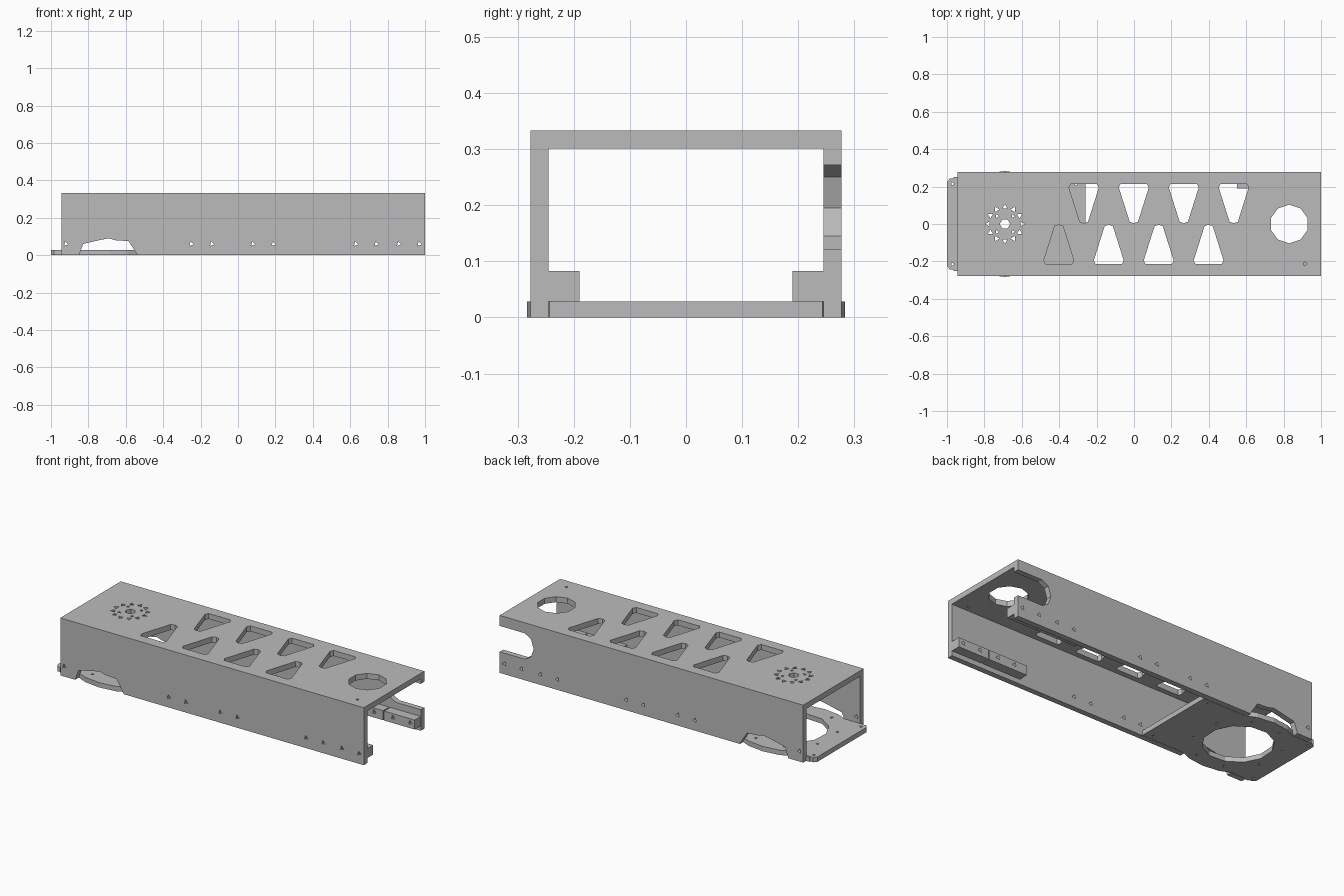
import bpy, bmesh
from math import cos, sin, pi

cube = bpy.data.objects.get("Cube")
if cube:
    bpy.data.objects.remove(cube, do_unlink=True)

grey = bpy.data.materials.new("plain grey")
grey.use_nodes = True
GREY = (0.5, 0.5, 0.5, 1)
grey.diffuse_color = GREY
grey.node_tree.nodes["Principled BSDF"].inputs["Base Color"].default_value = GREY


def prism(bm, pts, axis, lo, hi):
    """Extrude a 2D outline along x (y,z), y (x,z) or z (x,y)."""
    def place(p, h):
        return {"x": (h, p[0], p[1]), "y": (p[0], h, p[1]), "z": (p[0], p[1], h)}[axis]
    a = [bm.verts.new(place(p, lo)) for p in pts]
    b = [bm.verts.new(place(p, hi)) for p in pts]
    bm.faces.new(a)
    bm.faces.new(b[::-1])
    for i in range(len(pts)):
        j = (i + 1) % len(pts)
        bm.faces.new((a[j], a[i], b[i], b[j]))


def ring(cx, cy, r, n, start=0.0):
    return [(cx + r * cos(start + 2 * pi * i / n), cy + r * sin(start + 2 * pi * i / n))
            for i in range(n)]


def make(name, solids):
    bm = bmesh.new()
    for s in solids:
        prism(bm, *s)
    bmesh.ops.recalc_face_normals(bm, faces=bm.faces)
    mesh = bpy.data.meshes.new(name)
    bm.to_mesh(mesh)
    bm.free()
    mesh.materials.append(grey)
    ob = bpy.data.objects.new(name, mesh)
    bpy.context.collection.objects.link(ob)
    return ob


def cut(ob, solids):
    cutter = make("cutter", solids)
    cutter.hide_render = True
    mod = ob.modifiers.new("cut", "BOOLEAN")
    mod.operation, mod.solver, mod.object = "DIFFERENCE", "EXACT", cutter
    bpy.context.view_layer.objects.active = ob
    bpy.ops.object.modifier_apply(modifier=mod.name)
    bpy.data.objects.remove(cutter, do_unlink=True)


W, IN, TOP, CEIL = 0.277, 0.245, 0.333, 0.301   # channel section
BACK, HUB = -0.945, -0.69                       # channel end, hub centre

# Upside-down U channel
channel = make("channel", [("%s" and [(-W, 0), (-W, TOP), (W, TOP), (W, 0), (IN, 0), (IN, CEIL),
                            (-IN, CEIL), (-IN, 0)], "x", BACK, 1)])

# Lightening holes, cable hole and hub pattern through the top
top_cuts = []
for i in range(4):
    for side, x0 in ((1, -0.268), (-1, -0.402)):
        cx = x0 + 0.267 * i
        half = [(0.022, 0.012), (0.08, 0.195), (0.07, 0.215)]
        outline = [(cx + x, side * y) for x, y in half]
        outline += [(cx - x, side * y) for x, y in half[::-1]] + [(cx, side * 0.004)]
        top_cuts.append((outline, "z", 0.27, 0.4))
top_cuts.append((ring(0.83, 0, 0.103, 10, pi / 10), "z", 0.27, 0.4))
top_cuts.append((ring(HUB, 0, 0.028, 6), "z", 0.27, 0.4))
top_cuts.append((ring(0.915, -0.213, 0.012, 3), "z", 0.27, 0.4))
for i in range(12):
    a = 2 * pi * i / 12
    top_cuts.append((ring(HUB + 0.09 * cos(a), 0.09 * sin(a), 0.016, 3, a), "z", 0.27, 0.4))
for x, y in ring(HUB, 0, 0.06, 4, pi / 4):
    top_cuts.append((ring(x, y, 0.012, 3), "z", 0.27, 0.4))
cut(channel, top_cuts)

# Screw holes along both walls
SCREWS = (-0.92, -0.25, -0.14, 0.08, 0.19, 0.63, 0.74, 0.86, 0.97)
screw_cuts = [(ring(x, 0.06, 0.014, 3, pi / 2 + 0.3), "y", -0.4, 0.4) for x in SCREWS]
cut(channel, screw_cuts)

# Arched wall openings beside the hub
arch = [(-0.85, -0.05), (-0.85, 0), (-0.828, 0.06), (-0.75, 0.078), (-0.69, 0.09),
        (-0.66, 0.08), (-0.585, 0.075), (-0.54, 0.005), (-0.54, -0.05)]
cut(channel, [(arch, "y", -0.4, 0.4)])

# Open slot at the end of the rear wall
slot = [(1.1, 0.122), (0.84, 0.122), (0.8, 0.145), (0.782, 0.195), (0.8, 0.25),
        (0.84, 0.272), (1.1, 0.272)]
cut(channel, [(slot, "y", 0.2, 0.4)])

# Base plate with rounded shoulders around a large opening
edge = [(-1, 0.225), (-0.985, 0.243), (-0.85, 0.243), (-0.79, 0.27), (-0.69, 0.283),
        (-0.59, 0.27), (-0.53, 0.243), (-0.26, 0.243)]
plate = make("base_plate", [(edge + [(x, -y) for x, y in edge[::-1]], "z", 0, 0.028)])
plate_cuts = [(ring(HUB, 0, 0.185, 12, 0.2), "z", -0.1, 0.1)]
for x, y in ring(HUB, 0, 0.235, 8, pi / 8):
    plate_cuts.append((ring(x, y, 0.011, 3), "z", -0.1, 0.1))
for y in (-0.215, 0.215):
    for x in (-0.97, -0.31):
        plate_cuts.append((ring(x, y, 0.011, 3), "z", -0.1, 0.1))
cut(plate, plate_cuts)

# Corner lugs beside the plate's outer end
for side, name in ((-1, "front_lug"), (1, "rear_lug")):
    lo, hi = sorted((side * 0.243, side * 0.283))
    make(name, [([(-0.945, 0), (-0.945, 0.026), (-0.965, 0.026), (-0.965, 0)], "y",
                 *sorted((side * 0.235, side * 0.25)))])

# Mounting rails inside the walls, each in two lengths
for side, name in ((-1, "front_rail"), (1, "rear_rail")):
    lo, hi = sorted((side * 0.19, side * 0.246))
    for part, x0, x1 in (("inner", 0.55, 0.797), ("outer", 0.803, 0.999)):
        rail = make(f"{name}_{part}", [([(lo, 0.028), (hi, 0.028), (hi, 0.083), (lo, 0.083)],
                                        "x", x0, x1)])
        cut(rail, [s for s in screw_cuts if x0 < s[0][0][0] < x1])
